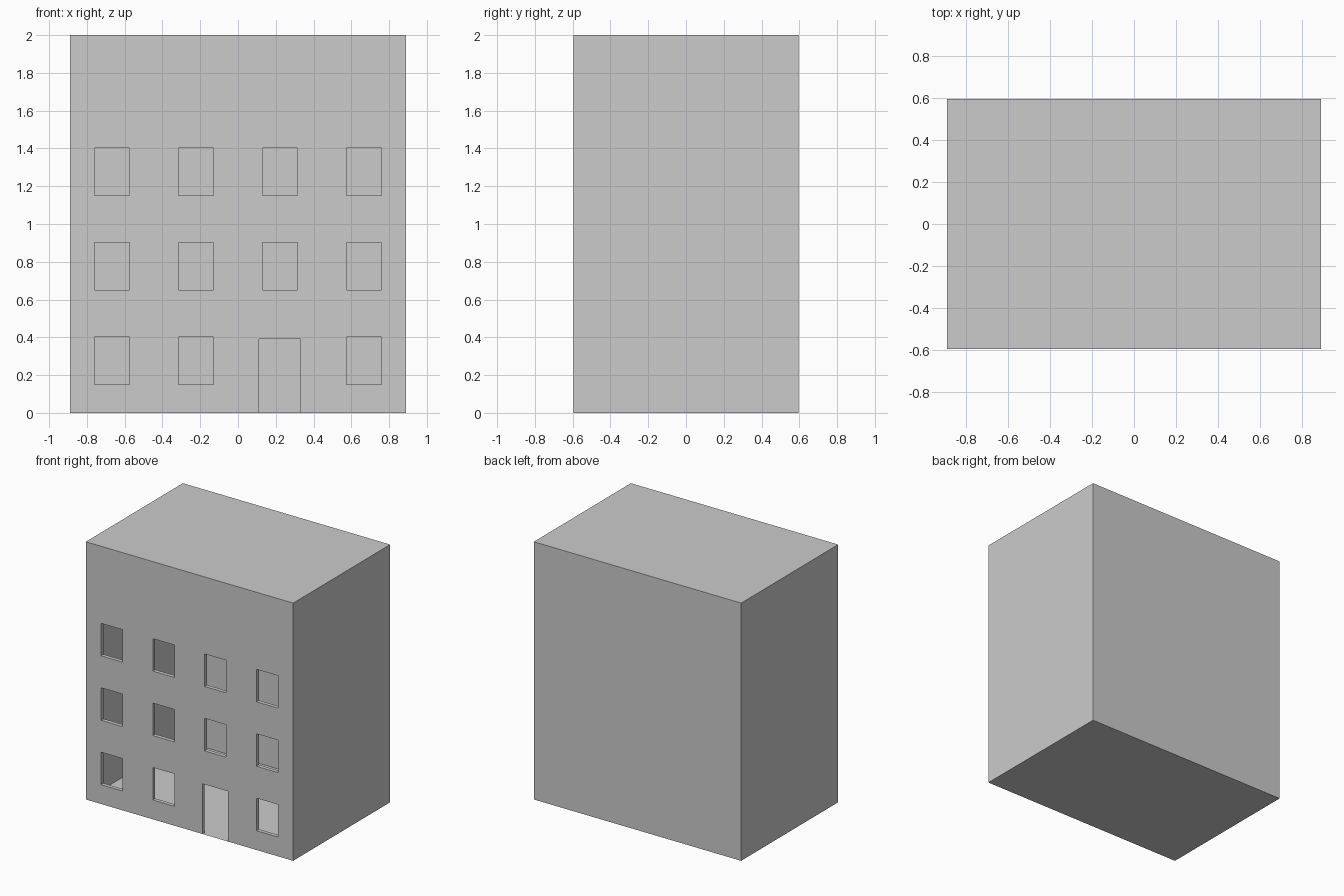
import bpy, bmesh

if "Cube" in bpy.data.objects:
    bpy.data.objects.remove(bpy.data.objects["Cube"])

W, D, H = 0.89, 0.595, 2.0      # half width, half depth, height
REVEAL = 0.03                   # depth of window and door reveals


def make_object(name, bm):
    bmesh.ops.remove_doubles(bm, verts=bm.verts, dist=1e-5)
    mesh = bpy.data.meshes.new(name)
    bm.to_mesh(mesh)
    bm.free()
    obj = bpy.data.objects.new(name, mesh)
    bpy.context.collection.objects.link(obj)


def quad(bm, *points):
    bm.faces.new([bm.verts.new(p) for p in points])


# Openings as (x0, x1, z0, z1): a grid of windows, with a door in one bay
door = (0.11, 0.33, 0.0, 0.39)
openings = [door]
for row in range(3):
    for col in range(4):
        if (row, col) == (0, 2):
            continue
        x = -0.6675 + 0.445 * col
        z = 0.15 + 0.5 * row
        openings.append((x - 0.0925, x + 0.0925, z, z + 0.252))

# Hollow shell: back, sides, roof and floor, open at the front
bm = bmesh.new()
bmesh.ops.create_cube(bm, size=1)
for v in bm.verts:
    v.co = (v.co.x * 2 * W, v.co.y * 2 * D, (v.co.z + 0.5) * H)
bm.normal_update()
front = [f for f in bm.faces if f.normal.y < -0.5]
bmesh.ops.delete(bm, geom=front, context='FACES_ONLY')
make_object("building_shell", bm)

# Front wall: grid of panels, leaving out the openings
bm = bmesh.new()
xs = sorted({-W, W} | {v for o in openings for v in o[:2]})
zs = sorted({0.0, H} | {v for o in openings for v in o[2:]})
for xa, xb in zip(xs, xs[1:]):
    for za, zb in zip(zs, zs[1:]):
        cx, cz = (xa + xb) / 2, (za + zb) / 2
        if any(o[0] < cx < o[1] and o[2] < cz < o[3] for o in openings):
            continue
        quad(bm, (xa, -D, za), (xb, -D, za), (xb, -D, zb), (xa, -D, zb))

# Reveals: strips running inward around each opening
for x0, x1, z0, z1 in openings:
    corners = [(x0, z0), (x0, z1), (x1, z1), (x1, z0)]
    for i in range(4):
        (ax, az), (bx, bz) = corners[i], corners[(i + 1) % 4]
        if az == bz == 0:       # the door has no sill
            continue
        quad(bm, (ax, -D, az), (bx, -D, bz),
             (bx, -D + REVEAL, bz), (ax, -D + REVEAL, az))
make_object("front_wall", bm)
